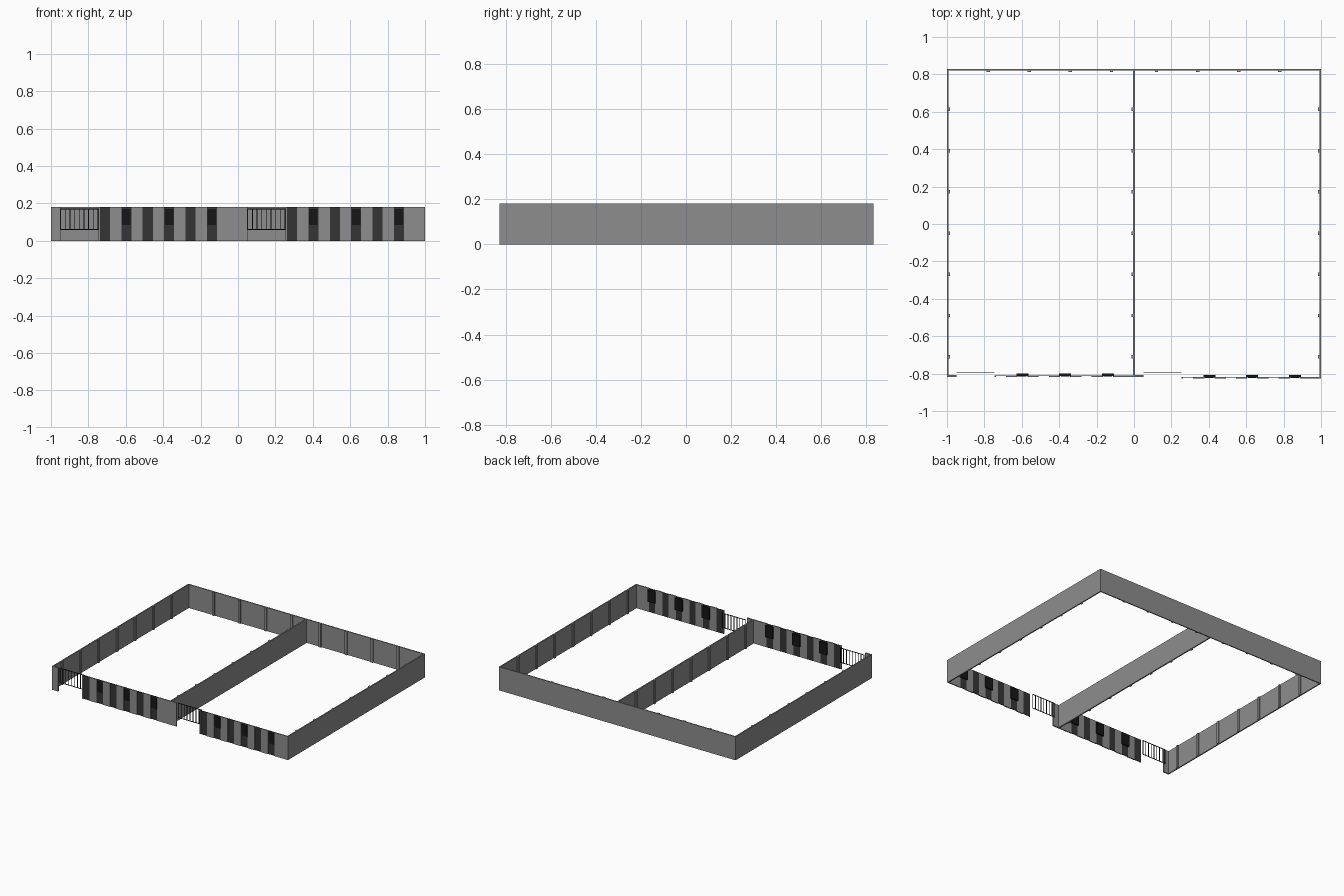
import bpy, bmesh

if "Cube" in bpy.data.objects:
    bpy.data.objects.remove(bpy.data.objects["Cube"])


def material(name, v):
    m = bpy.data.materials.new(name)
    m.diffuse_color = (v, v, v, 1)
    m.use_nodes = True
    m.node_tree.nodes["Principled BSDF"].inputs["Base Color"].default_value = m.diffuse_color
    return m


GREY = material("concrete", 0.27)
DARK = material("dark_panel", 0.035)
BLACK = material("black_metal", 0.008)
H = 0.18


def boxes(name, bounds, mat):
    """One object made of boxes given as (x0, x1, y0, y1, z0, z1)."""
    bm = bmesh.new()
    for x0, x1, y0, y1, z0, z1 in bounds:
        for v in bmesh.ops.create_cube(bm, size=1)["verts"]:
            v.co = ((x0 + x1) / 2 + v.co.x * (x1 - x0),
                    (y0 + y1) / 2 + v.co.y * (y1 - y0),
                    (z0 + z1) / 2 + v.co.z * (z1 - z0))
    me = bpy.data.meshes.new(name)
    bm.to_mesh(me)
    bm.free()
    me.materials.append(mat)
    ob = bpy.data.objects.new(name, me)
    bpy.context.collection.objects.link(ob)


# Perimeter and dividing walls
boxes("left_wall", [(-1, -0.991, -0.815, 0.83, 0, H)], GREY)
boxes("right_wall", [(0.991, 1, -0.825, 0.83, 0, H)], GREY)
boxes("dividing_wall", [(-0.005, 0.005, -0.815, 0.825, 0, H)], GREY)
boxes("back_wall", [(-1, 1, 0.822, 0.83, 0, H)], GREY)

# Slim posts on the inner faces of the walls
ys = [0.613 - 0.2205 * i for i in range(7)]
for name, x0, x1 in (("left", -0.992, -0.983), ("middle", -0.014, -0.004), ("right", 0.983, 0.992)):
    boxes(name + "_wall_posts", [(x0, x1, y - 0.009, y + 0.009, 0, H) for y in ys], GREY)
xs = [s * (0.12 + 0.22 * i) for s in (-1, 1) for i in range(4)]
boxes("back_wall_posts", [(x - 0.009, x + 0.009, 0.814, 0.823, 0, H) for x in xs], GREY)

# Each plot's street front: striped fence, windows and a barred gate
for side, x, y in (("left", -1.0, -0.818), ("right", 0.0, -0.826)):
    end = x + 1
    y1 = y + 0.008
    yp = -0.818
    boxes(side + "_gate_pier", [(x, x + 0.052, yp, yp + 0.01, 0, H)], GREY)
    start, step, w = x + 0.262, 0.1143, 0.054
    dark = [start + step * i for i in range(6)]
    light = [(d + w, d + step) for d in dark[:-1]] + [(dark[-1] + w, end)]
    boxes(side + "_fence_piers", [(a, b, y, y1, 0, H) for a, b in light]
          + [(x + 0.255, start, y, y1, 0, H)], GREY)
    boxes(side + "_fence_panels", [(d, d + w, y + 0.004, y1, 0, H) for d in dark], DARK)

    # black window boxes in every second panel
    boxes(side + "_windows", [(d - 0.005, d + w + 0.005, y1 - 0.002, y1 + 0.01, 0.08, 0.17)
                              for d in dark[1::2]], BLACK)
    boxes(side + "_window_faces", [(d + 0.004, d + w - 0.004, y + 0.002, y1, 0.085, 0.17)
                                   for d in dark[1::2]], BLACK)

    # barred gate
    g0, g1, gy, t = x + 0.05, x + 0.253, -0.797, 0.004
    bars = [(g0, g1, gy, gy + t, z, z + t) for z in (0.058, 0.168)]
    n = 8
    for i in range(n + 1):
        bx = g0 + (g1 - g0 - t) * i / n
        bars.append((bx, bx + t, gy, gy + t, 0.058, 0.172))
    boxes(side + "_gate", bars, BLACK)
